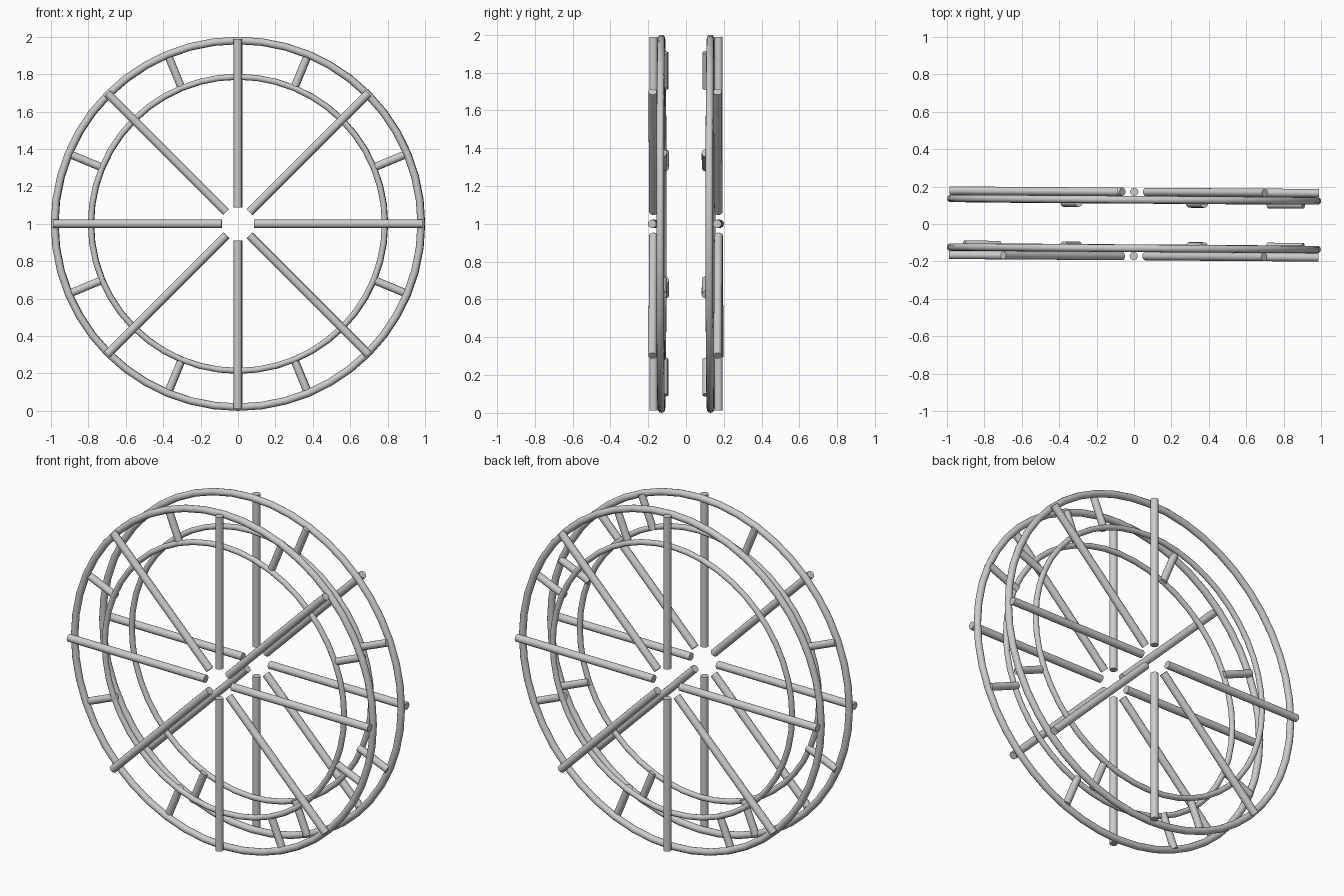
import bpy
from math import radians, pi
from mathutils import Matrix, Vector

cube = bpy.data.objects.get("Cube")
if cube:
    bpy.data.objects.remove(cube, do_unlink=True)

GREY = (0.6, 0.6, 0.6, 1)
steel = bpy.data.materials.new("grey_steel")
steel.use_nodes = True
steel.diffuse_color = GREY
steel.node_tree.nodes["Principled BSDF"].inputs["Base Color"].default_value = GREY

HUB = Vector((0, 0, 1))
YAW = Matrix.Rotation(radians(-0.4), 4, 'Z')   # the wheels sit very slightly turned


def finish(name, matrix):
    ob = bpy.context.object
    ob.name = name
    ob.matrix_world = YAW @ Matrix.Translation(HUB) @ matrix
    ob.data.materials.append(steel)
    bpy.ops.object.shade_smooth_by_angle(angle=radians(40))


def ring(name, y, radius, tube):
    bpy.ops.mesh.primitive_torus_add(major_radius=radius, minor_radius=tube,
                                     major_segments=48, minor_segments=12)
    finish(name, Matrix.Translation((0, y, 0)) @ Matrix.Rotation(pi / 2, 4, 'X'))


def radial_bar(name, y, angle, start, end, radius):
    bpy.ops.mesh.primitive_cylinder_add(vertices=16, radius=radius, depth=end - start)
    finish(name, Matrix.Rotation(angle, 4, 'Y')
           @ Matrix.Translation((0, y, (start + end) / 2)))


# The back wheel has a gap on one side: one spoke and three struts are absent
WHEELS = (
    ("front", -1, 0.116, range(8), range(8)),
    ("back", 1, 0.11, range(7), range(5)),
)

for label, side, strut_y, spokes, struts in WHEELS:
    # Rims
    ring(label + "_outer_rim", side * 0.13, 0.98, 0.02)
    ring(label + "_inner_rim", side * 0.125, 0.786, 0.016)
    # Long spokes on the outside, clockwise from the top
    for i in spokes:
        radial_bar(f"{label}_spoke_{i + 1}", side * 0.172, i * pi / 4, 0.088, 0.987, 0.022)
    # Short struts between the rims on the inside
    for i in struts:
        radial_bar(f"{label}_strut_{i + 1}", side * strut_y, (i + 0.5) * pi / 4,
                   0.775, 0.98, 0.021)
